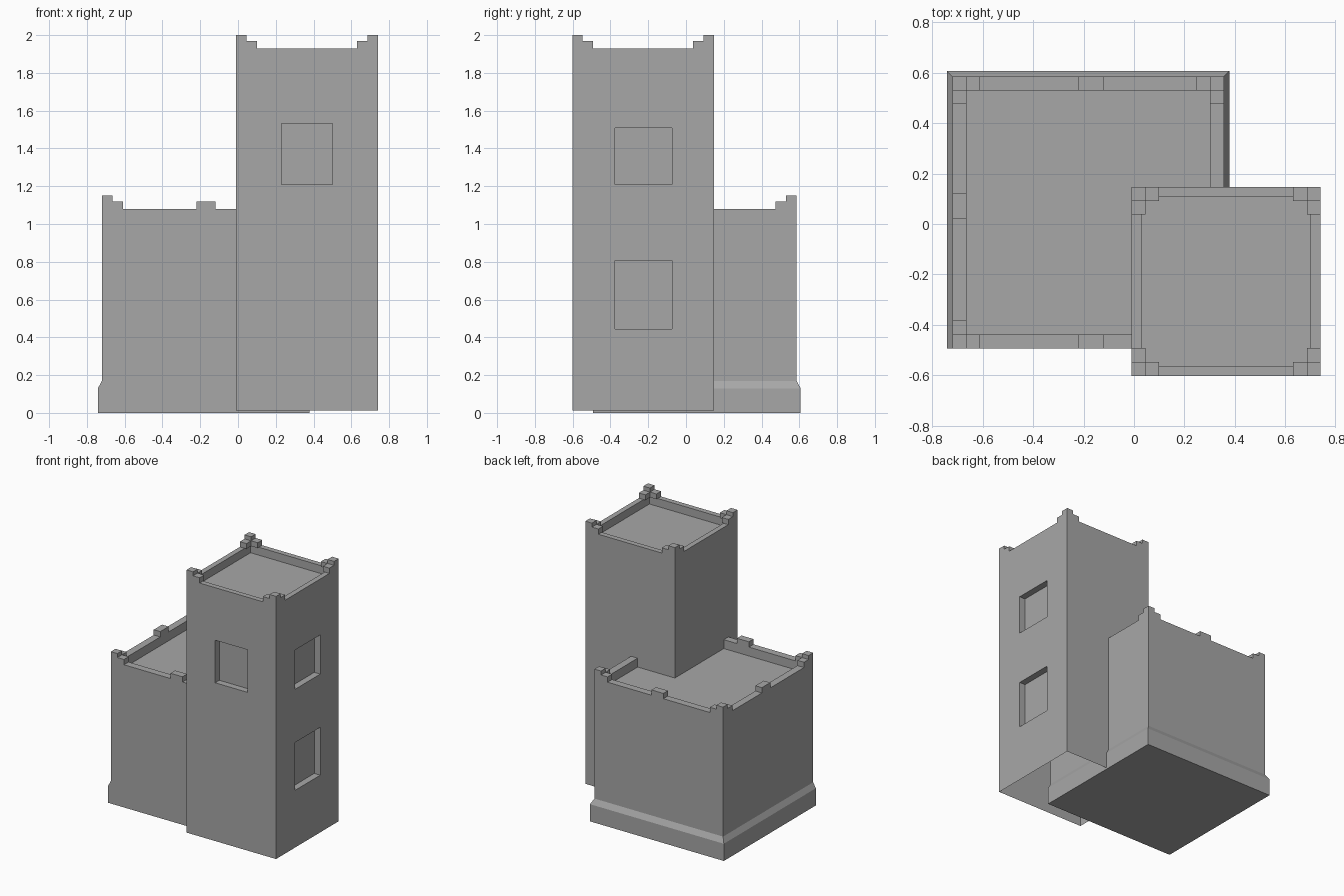
import bpy, bmesh

if "Cube" in bpy.data.objects:
    bpy.data.objects.remove(bpy.data.objects["Cube"])

STONE = bpy.data.materials.new("grey_stone")
STONE.diffuse_color = (0.39, 0.39, 0.39, 1)
STONE.use_nodes = True
STONE.node_tree.nodes["Principled BSDF"].inputs["Base Color"].default_value = STONE.diffuse_color


def finish(name, bm):
    bmesh.ops.recalc_face_normals(bm, faces=bm.faces)
    me = bpy.data.meshes.new(name)
    bm.to_mesh(me)
    bm.free()
    me.materials.append(STONE)
    ob = bpy.data.objects.new(name, me)
    bpy.context.collection.objects.link(ob)
    return ob


def loft(name, rings):
    """Stack rectangular rings (x0, x1, y0, y1, z) into a closed shell."""
    bm = bmesh.new()
    loops = [[bm.verts.new(p) for p in ((a, c, z), (b, c, z), (b, d, z), (a, d, z))]
             for a, b, c, d, z in rings]
    for lo, hi in zip(loops, loops[1:]):
        for i in range(4):
            j = (i + 1) % 4
            bm.faces.new((lo[i], lo[j], hi[j], hi[i]))
    bm.faces.new(loops[0][::-1])
    bm.faces.new(loops[-1])
    return finish(name, bm)


def box(name, x0, x1, y0, y1, z0, z1):
    x0, x1 = sorted((x0, x1))
    y0, y1 = sorted((y0, y1))
    return loft(name, [(x0, x1, y0, y1, z0), (x0, x1, y0, y1, z1)])


def corner(name, x, y, sx, sy, z0, z1, z2, w=0.055, n=0.11):
    """Stepped corner: tall post plus a lower arm along each wall."""
    box(name + "_post", x, x + sx * w, y, y + sy * w, z0, z2)
    box(name + "_arm_x", x + sx * w, x + sx * n, y, y + sy * w, z0, z1)
    box(name + "_arm_y", x, x + sx * w, y + sy * w, y + sy * n, z0, z1)


# Main block: flared plinth on three sides, walls, parapet and sunken roof
X0, X1, Y0, Y1 = -0.72, 0.357, -0.493, 0.585
T = 0.055
loft("main_block", [
    (-0.742, 0.379, Y0, 0.607, 0), (-0.742, 0.379, Y0, 0.607, 0.13),
    (X0, X1, Y0, Y1, 0.17), (X0, X1, Y0, Y1, 1.08),
    (X0 + T, X1 - T, Y0 + T, Y1 - T, 1.08),
    (X0 + T, X1 - T, Y0 + T, Y1 - T, 1.013)])
for label, x, y, sx, sy in (("front_left", X0, Y0, 1, 1), ("back_left", X0, Y1, 1, -1),
                            ("back_right", X1, Y1, -1, -1)):
    corner("main_" + label, x, y, sx, sy, 1.08, 1.12, 1.15)

# Middle merlons of the main block
box("merlon_front", -0.22, -0.12, Y0, Y0 + T, 1.08, 1.12)
box("merlon_back", -0.22, -0.12, Y1 - T, Y1, 1.08, 1.12)
box("merlon_left", X0, X0 + T, 0.02, 0.12, 1.08, 1.12)

# Tower with parapet and sunken roof
A, B, C, D = -0.01, 0.74, -0.602, 0.147
P = 0.04
tower = loft("tower", [
    (A, B, C, D, 0.012), (A, B, C, D, 1.93),
    (A + P, B - P, C + P, D - P, 1.93), (A + P, B - P, C + P, D - P, 1.87)])
for label, x, y, sx, sy in (("front_left", A, C, 1, 1), ("front_right", B, C, -1, 1),
                            ("back_left", A, D, 1, -1), ("back_right", B, D, -1, -1)):
    corner("tower_" + label, x, y, sx, sy, 1.93, 1.97, 2.0)

# Recessed window openings
R = 0.05
for args in ((0.23, 0.50, C - 0.1, C + R, 1.21, 1.532),
             (B - R, B + 0.1, -0.377, -0.073, 1.21, 1.507),
             (B - R, B + 0.1, -0.377, -0.073, 0.445, 0.807)):
    cutter = box("window_cutter", *args)
    cutter.hide_render = True
    mod = tower.modifiers.new("window", 'BOOLEAN')
    mod.operation = 'DIFFERENCE'
    mod.solver = 'EXACT'
    mod.object = cutter
    bpy.context.view_layer.objects.active = tower
    bpy.ops.object.modifier_apply(modifier=mod.name)
    bpy.data.objects.remove(cutter)

# The tower is hollow and open underneath
bm = bmesh.new()
bm.from_mesh(tower.data)
under = [f for f in bm.faces if all(v.co.z < 0.02 for v in f.verts)]
bmesh.ops.delete(bm, geom=under, context='FACES')
bm.to_mesh(tower.data)
bm.free()
